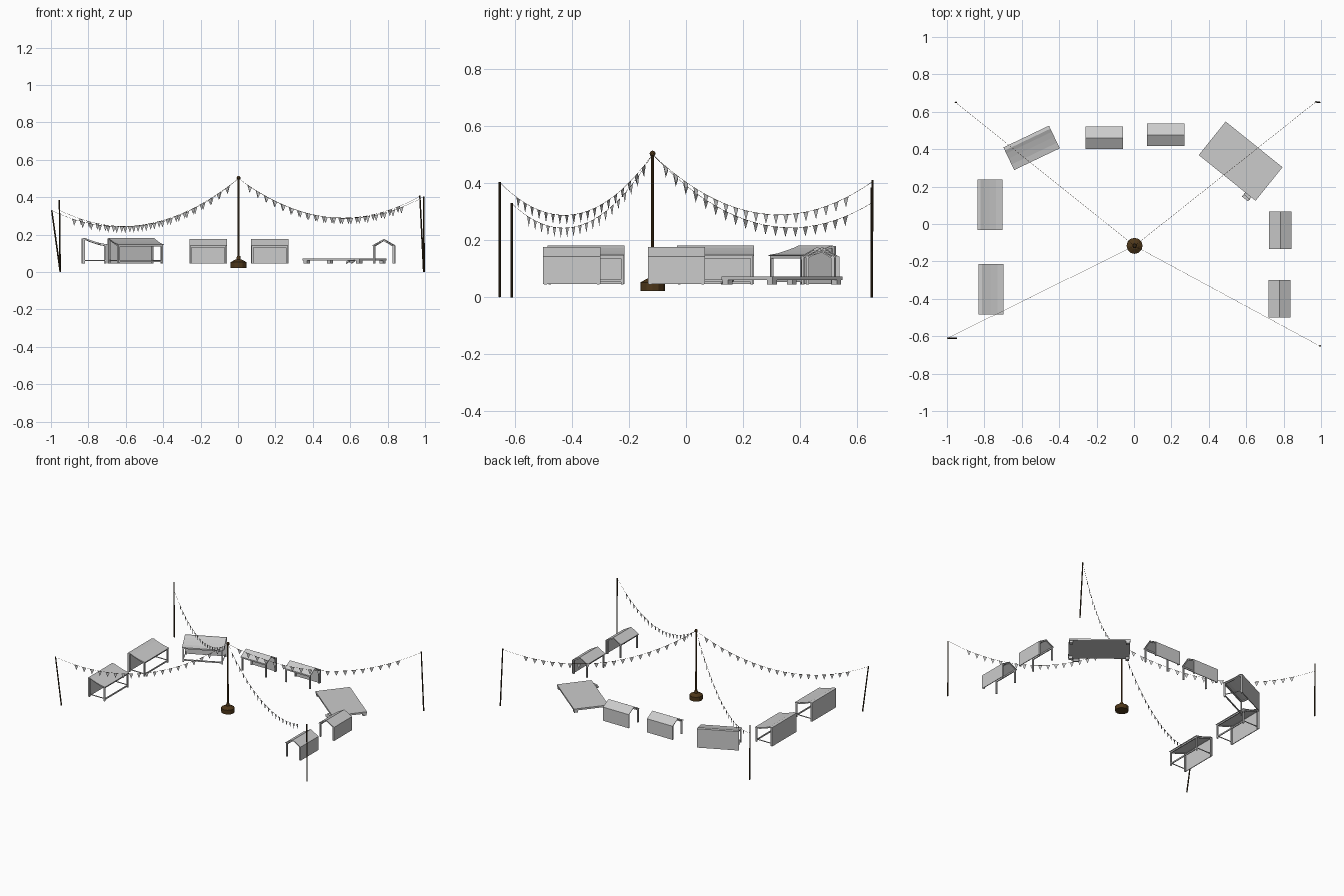
import bpy, bmesh, math
from mathutils import Vector, Matrix

if "Cube" in bpy.data.objects:
    bpy.data.objects.remove(bpy.data.objects["Cube"])

def mat(name, col):
    m = bpy.data.materials.new(name)
    m.diffuse_color = (*col, 1)
    m.use_nodes = True
    m.node_tree.nodes["Principled BSDF"].inputs["Base Color"].default_value = m.diffuse_color
    return m

BROWN = mat("brown_wood", (0.075, 0.038, 0.010))
DARK = mat("dark_wood", (0.04, 0.025, 0.01))

def finish(bm, name, M=None, material=None):
    bmesh.ops.recalc_face_normals(bm, faces=bm.faces)
    me = bpy.data.meshes.new(name)
    bm.to_mesh(me)
    bm.free()
    ob = bpy.data.objects.new(name, me)
    bpy.context.collection.objects.link(ob)
    if M:
        ob.matrix_world = M
    if material:
        me.materials.append(material)
    return ob

def box(bm, x0, x1, y0, y1, z0, z1):
    M = Matrix.Translation(((x0+x1)/2, (y0+y1)/2, (z0+z1)/2)) @ Matrix.Diagonal((x1-x0, y1-y0, z1-z0, 1))
    bmesh.ops.create_cube(bm, size=1, matrix=M)

def rod(bm, a, b, r1, r2, n=8):
    a, b = Vector(a), Vector(b)
    d = b - a
    M = Matrix.Translation((a+b)/2) @ d.to_track_quat('Z', 'Y').to_matrix().to_4x4()
    bmesh.ops.create_cone(bm, cap_ends=True, segments=n, radius1=r1, radius2=r2, depth=d.length, matrix=M)

def sheet(bm, prof, x0, x1, t):
    # profile of (y, z) points, thickened downwards and extruded along x
    loop = list(prof) + [(y, z - t) for y, z in reversed(prof)]
    n = len(loop)
    A = [bm.verts.new((x0, y, z)) for y, z in loop]
    B = [bm.verts.new((x1, y, z)) for y, z in loop]
    for i in range(n):
        j = (i + 1) % n
        bm.faces.new((A[i], A[j], B[j], B[i]))
    k = len(prof)
    for V in (A, B):
        for i in range(k - 1):
            bm.faces.new((V[i], V[i+1], V[n-2-i], V[n-1-i]))

def place(x, y, deg):
    return Matrix.Translation((x, y, 0)) @ Matrix.Rotation(math.radians(deg), 4, 'Z')

def stall(name, x, y, deg, L, prof, z_wall, rails):
    M = place(x, y, deg)
    h, f, b, p = L/2, prof[0][0], prof[-1][0], 0.009
    # roof cloth and end rafters
    bm = bmesh.new()
    sheet(bm, prof, -h, h, 0.004)
    finish(bm, name + "_roof", M)
    bm = bmesh.new()
    low = [(yy*0.94, zz - 0.004) for yy, zz in prof]
    for s in (-1, 1):
        e = s*(h - 0.008)
        sheet(bm, low, e - 0.004, e + 0.004, 0.006)
        # corner posts and side rail
        box(bm, e-p/2, e+p/2, f+0.004, f+0.004+p, 0.045, prof[0][1])
        box(bm, e-p/2, e+p/2, b-0.004-p, b-0.004, 0.045, z_wall)
        if rails:
            box(bm, e-0.002, e+0.002, f+0.008, b-0.008, 0.060, 0.065)
    # front beam and low front rail
    box(bm, -h+0.004, h-0.004, f+0.005, f+0.012, prof[0][1]-0.012, prof[0][1]-0.003)
    if rails:
        box(bm, -h+0.004, h-0.004, f+0.005, f+0.011, 0.053, 0.062)
    finish(bm, name + "_frame", M)
    # solid back wall
    bm = bmesh.new()
    box(bm, -h, h, b-0.005, b, 0.046, z_wall)
    finish(bm, name + "_back_wall", M)

GABLE = [(-0.06, 0.142), (0, 0.176), (0.06, 0.142)]
LEAN = [(-0.068, 0.148), (-0.035, 0.153), (0.0, 0.163), (0.03, 0.173), (0.048, 0.181), (0.066, 0.179)]

for i, (x, y, d) in enumerate([(-0.16, 0.460, 0), (0.17, 0.477, 0), (0.782, -0.033, -90), (0.778, -0.40, -90)]):
    stall(f"small_stall_{i+1}", x, y, d, 0.2, GABLE, 0.142, False)
for i, (x, y, d) in enumerate([(-0.772, 0.103, 90), (-0.766, -0.350, 90), (-0.548, 0.408, 25.5)]):
    stall(f"large_stall_{i+1}", x, y, d, 0.27, LEAN, 0.177, True)

# stage: deck, feet and steps
SM = place(0.57, 0.336, -38.8)
bm = bmesh.new()
box(bm, -0.195, 0.195, -0.115, 0.115, 0.061, 0.073)
finish(bm, "stage_deck", SM)
bm = bmesh.new()
for x in (-0.18, 0.18):
    for y in (-0.1, 0.1):
        box(bm, x-0.012, x+0.012, y-0.012, y+0.012, 0.045, 0.061)
finish(bm, "stage_feet", SM)
bm = bmesh.new()
for k in range(2):
    y1 = -0.115 - k*0.014
    box(bm, 0.125, 0.165, y1-0.014, y1, 0.060-k*0.009, 0.064-k*0.009)
for x in (0.125, 0.161):
    rod(bm, (x+0.002, -0.115, 0.06), (x+0.002, -0.142, 0.046), 0.003, 0.003, 4)
finish(bm, "stage_steps", SM)

# central pole with drum base and ball
C = Vector((0.003, -0.117, 0))
bm = bmesh.new()
for z0, z1, r0, r1 in ((0.022, 0.052, 0.043, 0.043), (0.052, 0.066, 0.043, 0.018), (0.066, 0.085, 0.012, 0.009)):
    rod(bm, C + Vector((0, 0, z0)), C + Vector((0, 0, z1)), r0, r1, 12)
finish(bm, "centre_base", None, BROWN)
bm = bmesh.new()
rod(bm, C + Vector((0, 0, 0.06)), C + Vector((0, 0, 0.5)), 0.006, 0.005, 8)
bmesh.ops.create_icosphere(bm, subdivisions=2, radius=0.0105, matrix=Matrix.Translation(C + Vector((0, 0, 0.503))))
finish(bm, "centre_pole", None, BROWN)

# corner poles: foot, top, height of string
corners = [((-0.950, -0.61, 0), (-0.996, -0.61, 0.33), 0.328),
           ((-0.951, 0.65, 0), (-0.955, 0.65, 0.385), 0.33),
           ((0.993, 0.65, 0), (0.972, 0.653, 0.41), 0.405),
           ((0.995, -0.652, 0), (0.993, -0.652, 0.403), 0.402)]
bm = bmesh.new()
for a, b, _ in corners:
    rod(bm, a, b, 0.0045, 0.0038, 8)
finish(bm, "corner_poles", None, DARK)

# sagging strings with pennants
top = C + Vector((0, 0, 0.5))
for i, (a, b, z) in enumerate(corners):
    a, b = Vector(a), Vector(b)
    end = a.lerp(b, z / b.z)
    def at(t):
        return top.lerp(end, t) - Vector((0, 0, 4*0.16*t*(1-t)))
    bm = bmesh.new()
    for k in range(24):
        rod(bm, at(k/24), at((k+1)/24), 0.0006, 0.0006, 4)
    finish(bm, f"string_{i+1}", None, DARK)
    bm = bmesh.new()
    for k in range(19):
        t = 0.06 + 0.82*k/18
        p, q = at(t - 0.0115), at(t + 0.0115)
        tip = (p + q)/2 - Vector((0, 0, 0.034))
        bm.faces.new([bm.verts.new(v) for v in (p, q, tip)])
    finish(bm, f"pennants_{i+1}")
